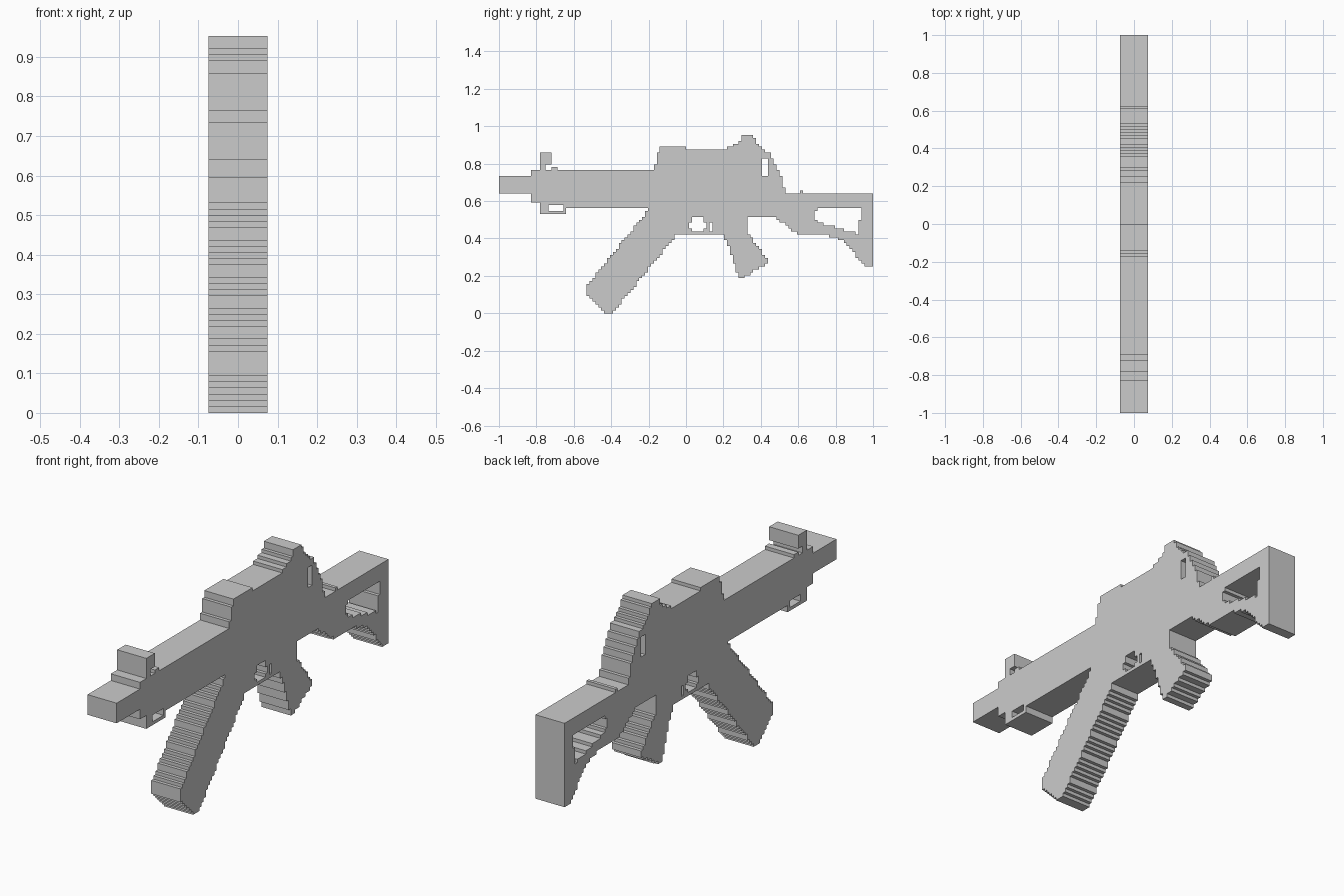
import bpy, bmesh

if "Cube" in bpy.data.objects:
    bpy.data.objects.remove(bpy.data.objects["Cube"])

P = 1 / 64      # step size of the blocky outline
HALF = 0.075    # half thickness of the slab
owner = {}      # grid cell -> part that fills it


def inside(poly, y, z):
    hit = False
    for (y1, z1), (y2, z2) in zip(poly, poly[1:] + poly[:1]):
        if (z1 > z) != (z2 > z) and y < (y2 - y1) * (z - z1) / (z2 - z1) + y1:
            hit = not hit
    return hit


def fill(name, *poly):
    """Claim free cells inside a (y, z) profile; name None cuts them away."""
    poly = list(poly)
    for i in range(128):
        for j in range(61):
            if inside(poly, -1 + (i + .5) * P, (j + .5) * P):
                if name:
                    owner.setdefault((i, j), name)
                else:
                    owner.pop((i, j), None)


def box(name, y0, z0, y1, z1):
    fill(name, (y0, z0), (y1, z0), (y1, z1), (y0, z1))


def build(name):
    bm = bmesh.new()
    verts = {}

    def v(s, c):
        if (s, c) not in verts:
            verts[s, c] = bm.verts.new((s * HALF, -1 + c[0] * P, c[1] * P))
        return verts[s, c]

    for (i, j), who in owner.items():
        if who != name:
            continue
        ring = [(i, j), (i + 1, j), (i + 1, j + 1), (i, j + 1)]
        bm.faces.new([v(1, c) for c in ring])
        bm.faces.new([v(-1, c) for c in reversed(ring)])
        # Walls only where the outline is open
        for k, (di, dj) in enumerate([(0, -1), (1, 0), (0, 1), (-1, 0)]):
            if (i + di, j + dj) not in owner:
                a, b = ring[k], ring[(k + 1) % 4]
                bm.faces.new([v(1, b), v(1, a), v(-1, a), v(-1, b)])
    bmesh.ops.dissolve_limit(bm, angle_limit=.02, verts=bm.verts[:], edges=bm.edges[:])
    bmesh.ops.triangulate(bm, faces=[f for f in bm.faces if len(f.verts) > 4])
    me = bpy.data.meshes.new(name)
    bm.to_mesh(me)
    bm.free()
    bpy.context.collection.objects.link(bpy.data.objects.new(name, me))


# Muzzle and front sight
box("muzzle", -1, .635, -.78, .727)
box("muzzle", -.955, .72, -.89, .742)
box("front_sight", -.78, .766, -.72, .86)
box("front_sight", -.72, .76, -.69, .783)

# Handguard with the lug below it
box("handguard", -.83, .59, -.17, .766)
box("handguard", -.78, .555, -.2, .6)
box("handguard", -.78, .53, -.64, .56)

# Receiver with the rear sight hump
fill("receiver", (-.17, .766), (-.14, .892), (0, .892), (0, .88), (.22, .88),
     (.28, .91), (.3, .953), (.36, .953), (.39, .895), (.45, .85), (.505, .74),
     (.535, .64), (.535, .52), (.34, .52), (.2, .42), (-.05, .42), (-.2, .555))

# Magazine, grip and stock
fill("magazine", (-.2, .555), (-.535, .14), (-.535, .105), (-.425, 0), (-.395, 0),
     (-.05, .42))
fill("grip", (.2, .43), (.28, .195), (.31, .195), (.435, .265), (.435, .285),
     (.33, .435), (.33, .54), (.2, .54))
fill("stock", (.47, .52), (.6, .42), (.76, .415), (.84, .39), (.955, .256), (1, .256),
     (1, .645), (.47, .645))
box("stock_pin", .605, .64, .627, .66)

# Openings: front sight, lug, rear sight, trigger guard, stock
box(None, -.75, .763, -.72, .795)
box(None, -.74, .55, -.66, .58)
box(None, .4, .74, .437, .83)
box(None, .03, .435, .1, .52)
box(None, .015, .45, .115, .49)
box(None, .125, .435, .14, .485)
fill(None, (.685, .52), (.71, .485), (.92, .425), (.937, .57), (.7, .57))

for part in sorted(set(owner.values())):
    build(part)
